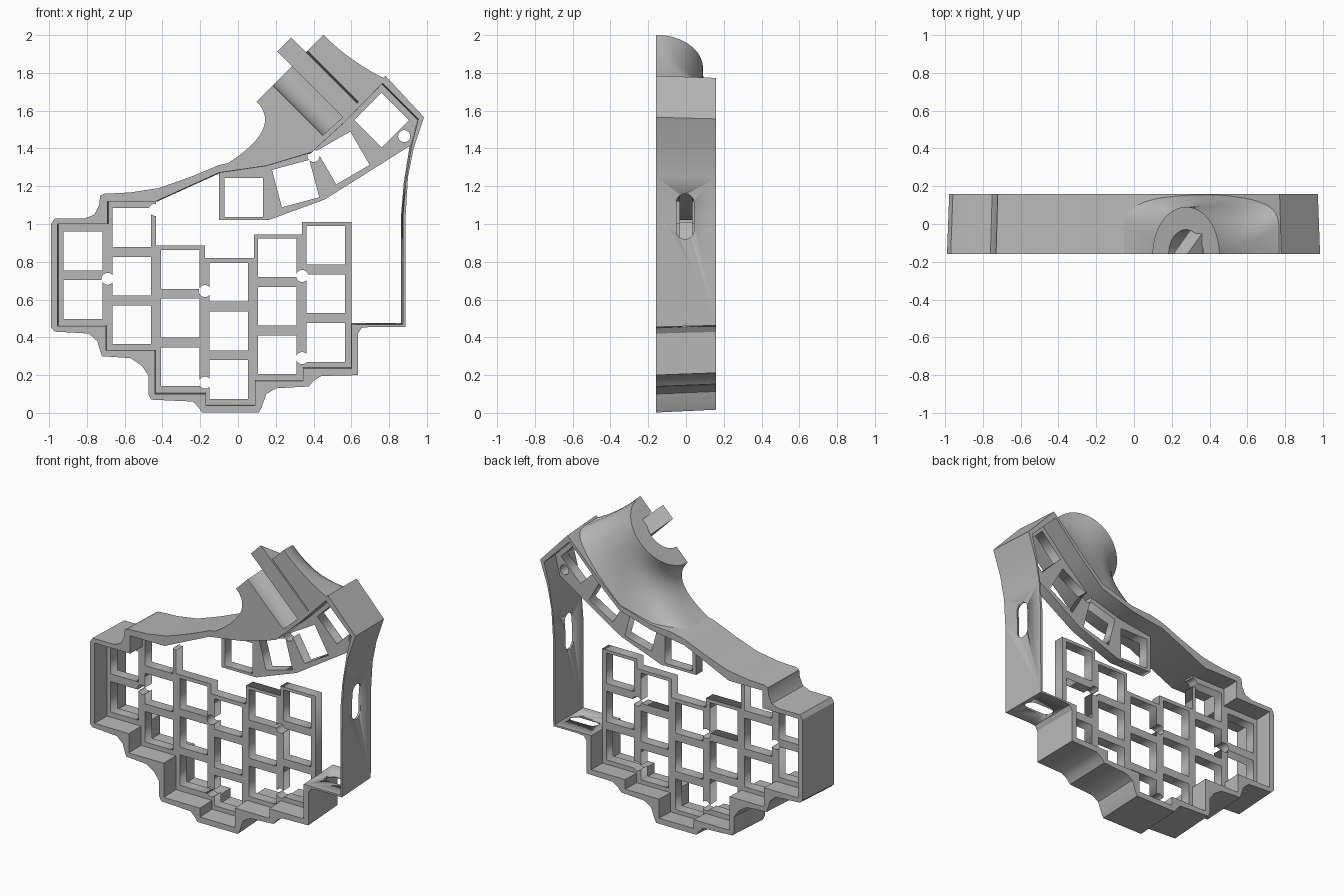
import bpy, bmesh, math
from mathutils import Matrix, Vector

if "Cube" in bpy.data.objects:
    bpy.data.objects.remove(bpy.data.objects["Cube"])

FRONT, BACK = -0.16, 0.16
PLATE = (-0.035, 0.035)
KEY = 0.205
PITCH = 0.257

grey = bpy.data.materials.new("plain grey")
grey.use_nodes = True
grey.diffuse_color = (0.48, 0.48, 0.48, 1)
grey.node_tree.nodes["Principled BSDF"].inputs["Base Color"].default_value = grey.diffuse_color


def add_object(name, bm):
    """Weld, orient and link a mesh."""
    bmesh.ops.remove_doubles(bm, verts=bm.verts, dist=1e-5)
    bmesh.ops.recalc_face_normals(bm, faces=bm.faces)
    mesh = bpy.data.meshes.new(name)
    bm.to_mesh(mesh)
    bm.free()
    mesh.materials.append(grey)
    ob = bpy.data.objects.new(name, mesh)
    bpy.context.collection.objects.link(ob)
    return ob


def slab(name, loops, y0, y1):
    """Extrude closed x-z loops between two depths; inner loops become holes."""
    curve = bpy.data.curves.new(name, 'CURVE')
    curve.dimensions = '2D'
    curve.fill_mode = 'BOTH'
    curve.extrude = (y1 - y0) / 2
    for loop in loops:
        spline = curve.splines.new('POLY')
        spline.points.add(len(loop) - 1)
        for p, (x, z) in zip(spline.points, loop):
            p.co = (x, z, 0, 1)
        spline.use_cyclic_u = True
    temp = bpy.data.objects.new(name + "_temp", curve)
    bpy.context.collection.objects.link(temp)
    deps = bpy.context.evaluated_depsgraph_get()
    mesh = bpy.data.meshes.new_from_object(temp.evaluated_get(deps))
    bm = bmesh.new()
    bm.from_mesh(mesh)
    bpy.data.objects.remove(temp)
    bpy.data.meshes.remove(mesh)
    turn = Matrix.Translation((0, (y0 + y1) / 2, 0)) @ Matrix.Rotation(math.pi / 2, 4, 'X')
    bm.transform(turn)
    return add_object(name, bm)


def square(x, z, degrees=0):
    r = KEY / math.sqrt(2)
    return [(x + r * math.cos(math.radians(degrees + a)),
             z + r * math.sin(math.radians(degrees + a))) for a in (45, 135, 225, 315)]


def capsule(x, z, r, half=0, n=24):
    """Circle, stretched along z when half is given."""
    pts = []
    for i in range(n):
        a = 2 * math.pi * (i + 0.5) / n
        pts.append((x + r * math.cos(a), z + r * math.sin(a) + math.copysign(half, math.sin(a))))
    return pts


def cut(ob, cutter):
    cutter.hide_render = True
    cutter.hide_set(True)
    cutter.display_type = 'WIRE'
    mod = ob.modifiers.new("cut", 'BOOLEAN')
    mod.operation = 'DIFFERENCE'
    mod.solver = 'EXACT'
    mod.object = cutter


def smooth(ob):
    bpy.ops.object.select_all(action='DESELECT')
    ob.select_set(True)
    bpy.context.view_layer.objects.active = ob
    bpy.ops.object.shade_smooth_by_angle(angle=math.radians(32))


# Stepped lower edge shared by the wall and the key plate
steps = [(.6, .235), (.345, .235), (.345, .17), (.09, .17), (.09, .04), (-.17, .04),
         (-.17, .1), (-.44, .1), (-.44, .33), (-.7, .33), (-.7, .46), (-.955, .46),
         (-.955, 1.0), (-.69, 1.0), (-.69, 1.12), (-.435, 1.12)]
# Edge where the thumb plate meets the wall
thumb_edge = [(-.1, 1.272), (.15, 1.308), (.39, 1.38), (.57, 1.545), (.765, 1.745),
              (.955, 1.555), (.92, 1.42)]

# Surrounding wall, slightly narrower at the back
outer = [(-.99, 1.0), (-.97, 1.03), (-.81, 1.03), (-.76, 1.05), (-.735, 1.1), (-.73, 1.15),
         (-.71, 1.16), (-.57, 1.167), (-.42, 1.19), (-.25, 1.25), (-.1, 1.312), (0, 1.335),
         (.15, 1.345), (.39, 1.415), (.57, 1.58), (.78, 1.785), (.985, 1.565), (.93, 1.4),
         (.9, 1.25), (.888, 1.05), (.886, .455), (.7, .455), (.655, .45), (.635, .42),
         (.635, .2), (.44, .195), (.4, .17), (.375, .14), (.2, .13), (.15, .1), (.125, .03),
         (.11, .002), (-.19, .002), (-.21, .03), (-.24, .06), (-.46, .07), (-.475, .1),
         (-.475, .2), (-.51, .25), (-.57, .29), (-.72, .3), (-.73, .33), (-.745, .38),
         (-.79, .42), (-.97, .43), (-.99, .45)]
inner = steps + thumb_edge + [(.888, 1.22), (.874, 1.05), (.874, .467), (.6, .467)]
wall = slab("outer_wall", [outer, inner], FRONT, BACK)
for v in wall.data.vertices:
    if v.co.y > 0:
        v.co.x *= 0.988
        v.co.z += 0.015 * (1 - v.co.z)

side_slot = slab("side_slot_cutter", [capsule(0, 0, .047, .073)], -.15, .15)
side_slot.location = (.88, -.005, 1.04)
side_slot.rotation_euler = (0, 0, math.pi / 2)
floor_slot = slab("floor_slot_cutter", [capsule(0, 0, .042, .06)], -.06, .06)
floor_slot.location = (.755, 0, .46)
floor_slot.rotation_euler = (math.pi / 2, 0, math.pi / 2)
cut(wall, side_slot)
cut(wall, floor_slot)
smooth(wall)

# Key plate with staggered columns of square openings
plate_edge = steps + [(-.435, .885), (-.175, .885), (-.175, .82), (.085, .82),
                      (.085, .945), (.34, .945), (.34, 1.01), (.6, 1.01)]
keys = []
for col, z in enumerate((.6, .467, .245, .177, .308, .373)):
    for row in range(2 if col == 0 else 3):
        keys.append(square(-.82 + PITCH * col, z + PITCH * row))
plate = slab("key_plate", [plate_edge] + keys, *PLATE)
screws = [(-.69, .71), (-.175, .645), (.34, .725), (.34, .29), (-.175, .16), (-.44, 1.075)]
cut(plate, slab("key_screw_cutter", [capsule(x, z, .032) for x, z in screws], -.1, .1))

# Thumb plate with openings fanned along an arc
thumb_outline = thumb_edge + [(.46, 1.13), (.16, 1.02), (-.1, 1.02)]
thumb_keys = [square(.03, 1.14), square(.305, 1.214, 15),
              square(.557, 1.35, 30), square(.76, 1.55, 45)]
thumb = slab("thumb_plate", [thumb_outline] + thumb_keys, *PLATE)
cut(thumb, slab("thumb_screw_cutter", [capsule(.4, 1.36, .032), capsule(.88, 1.465, .032)], -.1, .1))

# Half-round socket that flares into the wall
centre = Vector((.275, FRONT, 1.825))
axis = Vector((1, 0, -1)).normalized()
across = Vector((1, 0, 1)).normalized()
root = [Vector((x, FRONT, z)) for x, z in
        ((.775, 1.77), (.57, 1.57), (.39, 1.41), (.15, 1.335), (-.06, 1.318))]


def root_point(w):
    i = min(int(w * 4), 3)
    return root[i].lerp(root[i + 1], w * 4 - i)


RINGS, SEGS = 14, 32
bm = bmesh.new()
flat, back = [], []
for i in range(RINGS + 1):
    u = i / RINGS
    flat_row, back_row = [], []
    for j in range(SEGS + 1):
        a = math.pi * j / SEGS
        start = centre + across * .25 * math.cos(a)
        mid = start + axis * .2
        p = start.lerp(mid, u).lerp(mid.lerp(root_point((1 - math.cos(a)) / 2), u), u)
        s = max(math.sin(a), 0)
        if j in (0, SEGS):
            s = 0
        depth = .25 * s * (1 - u * u) + .315 * s ** .3 * u * u
        flat_row.append(bm.verts.new(p))
        back_row.append(bm.verts.new(p + Vector((0, depth, 0))))
    flat.append(flat_row)
    back.append(back_row)
for j in range(SEGS):
    for i in range(RINGS):
        for g in (flat, back):
            bm.faces.new((g[i][j], g[i + 1][j], g[i + 1][j + 1], g[i][j + 1]))
    for i in (0, RINGS):
        bm.faces.new((flat[i][j], flat[i][j + 1], back[i][j + 1], back[i][j]))
socket = add_object("half_round_socket", bm)

# Groove running down the socket
bm = bmesh.new()
bmesh.ops.create_cone(bm, cap_ends=True, segments=48, radius1=.13, radius2=.13, depth=.5)
bm.transform(Matrix.Translation(centre + axis * .14) @ axis.to_track_quat('Z', 'Y').to_matrix().to_4x4())
cut(socket, add_object("groove_cutter", bm))
smooth(socket)

# Tongue filling half of the groove, with a sloped end
bm = bmesh.new()
bmesh.ops.create_cube(bm, size=1)
for v in bm.verts:
    deep = v.co.y > 0
    s = .385 if v.co.x > 0 else (.015 if deep else -.11)
    t = .12 if v.co.z > 0 else .015
    v.co = centre + axis * s + across * t + Vector((0, .125 if deep else 0, 0))
add_object("groove_tongue", bm)
